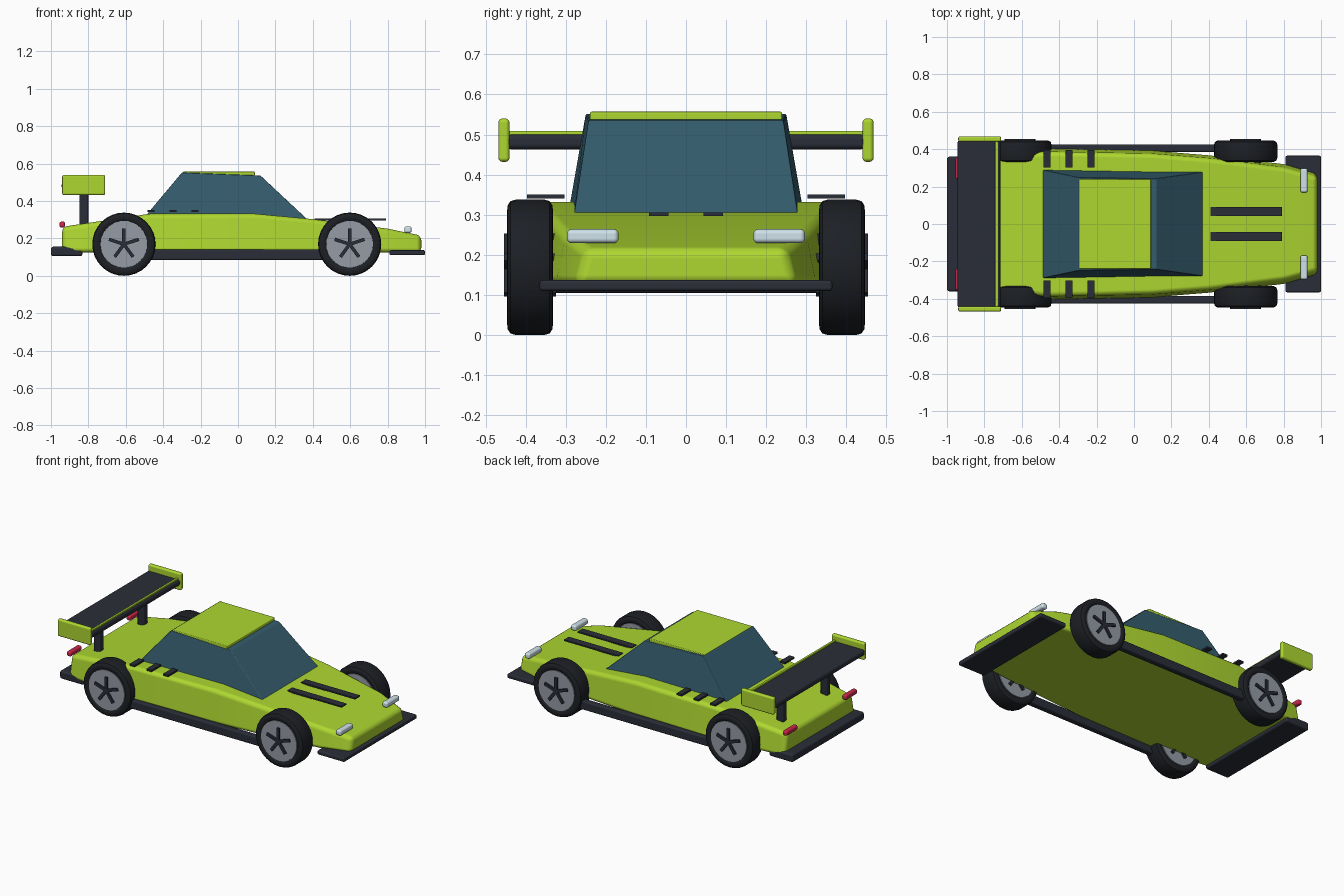
import bpy, bmesh, math
from mathutils import Matrix

if "Cube" in bpy.data.objects:
    bpy.data.objects.remove(bpy.data.objects["Cube"])


def material(name, rgb):
    m = bpy.data.materials.new(name)
    m.diffuse_color = (*rgb, 1)
    m.use_nodes = True
    m.node_tree.nodes["Principled BSDF"].inputs["Base Color"].default_value = m.diffuse_color
    return m


LIME = material("lime paint", (0.42, 0.68, 0.03))
DARK = material("dark trim", (0.024, 0.027, 0.04))
TYRE = material("tyre rubber", (0.012, 0.014, 0.018))
GLASS = material("tinted glass", (0.035, 0.11, 0.155))
ALLOY = material("alloy", (0.3, 0.33, 0.38))
LAMP = material("lamp", (0.62, 0.76, 0.82))
RED = material("red lamp", (0.6, 0.02, 0.07))


def finish(name, bm, mat, bevel=0.0, segments=3):
    bmesh.ops.recalc_face_normals(bm, faces=bm.faces)
    me = bpy.data.meshes.new(name)
    bm.to_mesh(me)
    bm.free()
    ob = bpy.data.objects.new(name, me)
    bpy.context.collection.objects.link(ob)
    me.materials.append(mat)
    if bevel:
        for p in me.polygons:
            p.use_smooth = True
        mod = ob.modifiers.new("bevel", 'BEVEL')
        mod.width = bevel
        mod.segments = segments
        mod.limit_method = 'ANGLE'
        mod.harden_normals = True
    return ob


def box(name, x, y, z, mat, bevel=0.0):
    """Box from (min, max) pairs."""
    bm = bmesh.new()
    bmesh.ops.create_cube(bm, size=1)
    for v in bm.verts:
        v.co = [r[0] if c < 0 else r[1] for c, r in zip(v.co, (x, y, z))]
    return finish(name, bm, mat, bevel)


def pair(name, x, y, z, mat, bevel=0.0):
    """The same box on both sides of the car."""
    box(name + "_left", x, y, z, mat, bevel)
    box(name + "_right", x, (-y[1], -y[0]), z, mat, bevel)


def loft(name, rings, mat, bevel=0.0):
    """Symmetric skin through stations (x_low, x_top, half_low, half_top, z_low, z_top)."""
    bm = bmesh.new()
    loops = []
    for xl, xt, wl, wt, zl, zt in rings:
        loops.append([bm.verts.new(c) for c in
                      ((xl, -wl, zl), (xl, wl, zl), (xt, wt, zt), (xt, -wt, zt))])
    for a, b in zip(loops, loops[1:]):
        for i in range(4):
            j = (i + 1) % 4
            bm.faces.new((a[i], a[j], b[j], b[i]))
    bm.faces.new(loops[0])
    bm.faces.new(loops[-1][::-1])
    return finish(name, bm, mat, bevel)


# Wedge body
loft("body", [
    (-0.94, -0.94, 0.36, 0.33, 0.125, 0.262),
    (-0.47, -0.47, 0.405, 0.385, 0.125, 0.332),
    (0.09, 0.09, 0.395, 0.375, 0.125, 0.332),
    (0.40, 0.40, 0.37, 0.35, 0.125, 0.303),
    (0.80, 0.80, 0.325, 0.30, 0.125, 0.252),
    (0.98, 0.98, 0.275, 0.25, 0.125, 0.215)], LIME, 0.025)

# Cabin glass and roof panel
loft("cabin_glass", [
    (-0.515, -0.30, 0.295, 0.25, 0.295, 0.552),
    (0.378, 0.12, 0.28, 0.243, 0.295, 0.536)], GLASS, 0.004)
box("roof_panel", (-0.295, 0.09), (-0.24, 0.24), (0.535, 0.557), LIME, 0.005)

# Aero trim around the base
box("front_splitter", (0.81, 1.0), (-0.365, 0.365), (0.11, 0.137), DARK, 0.008)
box("rear_diffuser", (-1.0, -0.832), (-0.36, 0.36), (0.105, 0.156), DARK, 0.012)
pair("side_sill", (-0.52, 0.52), (0.385, 0.425), (0.085, 0.14), DARK, 0.008)

# Bonnet strips and shoulder vents
pair("bonnet_strip", (0.41, 0.79), (0.044, 0.092), (0.297, 0.306), DARK)
for i, x in enumerate((-0.465, -0.347, -0.23)):
    pair(f"shoulder_vent_{i + 1}", (x - 0.018, x + 0.018), (0.303, 0.396),
         (0.34, 0.351), DARK)

# Lamps
pair("headlamp", (0.89, 0.928), (0.168, 0.297), (0.229, 0.264), LAMP, 0.012)
pair("tail_lamp", (-0.955, -0.924), (0.24, 0.355), (0.258, 0.29), RED, 0.011)

# Rear wing
box("wing_blade", (-0.943, -0.715), (-0.45, 0.45), (0.463, 0.501), DARK, 0.014)
box("wing_lip", (-0.742, -0.726), (-0.45, 0.45), (0.48, 0.509), LIME, 0.004)
pair("wing_endplate", (-0.94, -0.71), (0.44, 0.468), (0.432, 0.54), LIME, 0.01)
pair("wing_strut", (-0.847, -0.80), (0.2, 0.24), (0.24, 0.475), DARK, 0.008)


def wheel(name, x, y):
    place = Matrix.Translation((x, y, 0.169))
    # Tyre: section spun about the axle
    half = [(0.047, 0.122), (0.054, 0.13), (0.057, 0.142), (0.056, 0.154),
            (0.049, 0.165), (0.035, 0.169)]
    section = half + [(-w, r) for w, r in reversed(half)]
    n = 32
    bm = bmesh.new()
    rings = []
    for k in range(n):
        a = 2 * math.pi * k / n
        rings.append([bm.verts.new((r * math.cos(a), w, r * math.sin(a)))
                      for w, r in section])
    for k in range(n):
        a, b = rings[k], rings[(k + 1) % n]
        for i in range(len(section)):
            j = (i + 1) % len(section)
            bm.faces.new((a[i], a[j], b[j], b[i]))
    bm.transform(place)
    ob = finish(name + "_tyre", bm, TYRE)
    for o in bpy.context.selected_objects:
        o.select_set(False)
    ob.select_set(True)
    bpy.context.view_layer.objects.active = ob
    bpy.ops.object.shade_smooth_by_angle(angle=math.radians(35))

    # Alloy disc
    bm = bmesh.new()
    bmesh.ops.create_cone(bm, cap_ends=True, segments=n, radius1=0.125,
                          radius2=0.125, depth=0.11)
    bm.transform(place @ Matrix.Rotation(math.pi / 2, 4, 'X'))
    finish(name + "_disc", bm, ALLOY)

    # Five dark spokes
    bm = bmesh.new()
    for k in range(5):
        turn = Matrix.Rotation(2 * math.pi * k / 5, 4, 'Y')
        size = Matrix.Diagonal((0.018, 0.13, 0.084, 1))
        bmesh.ops.create_cube(bm, size=1, matrix=place @ turn
                              @ Matrix.Translation((0, 0, 0.042)) @ size)
    finish(name + "_spokes", bm, DARK)


for end, x in (("rear", -0.61), ("front", 0.597)):
    for side, y in (("left", 0.389), ("right", -0.389)):
        wheel(f"{end}_{side}", x, y)
